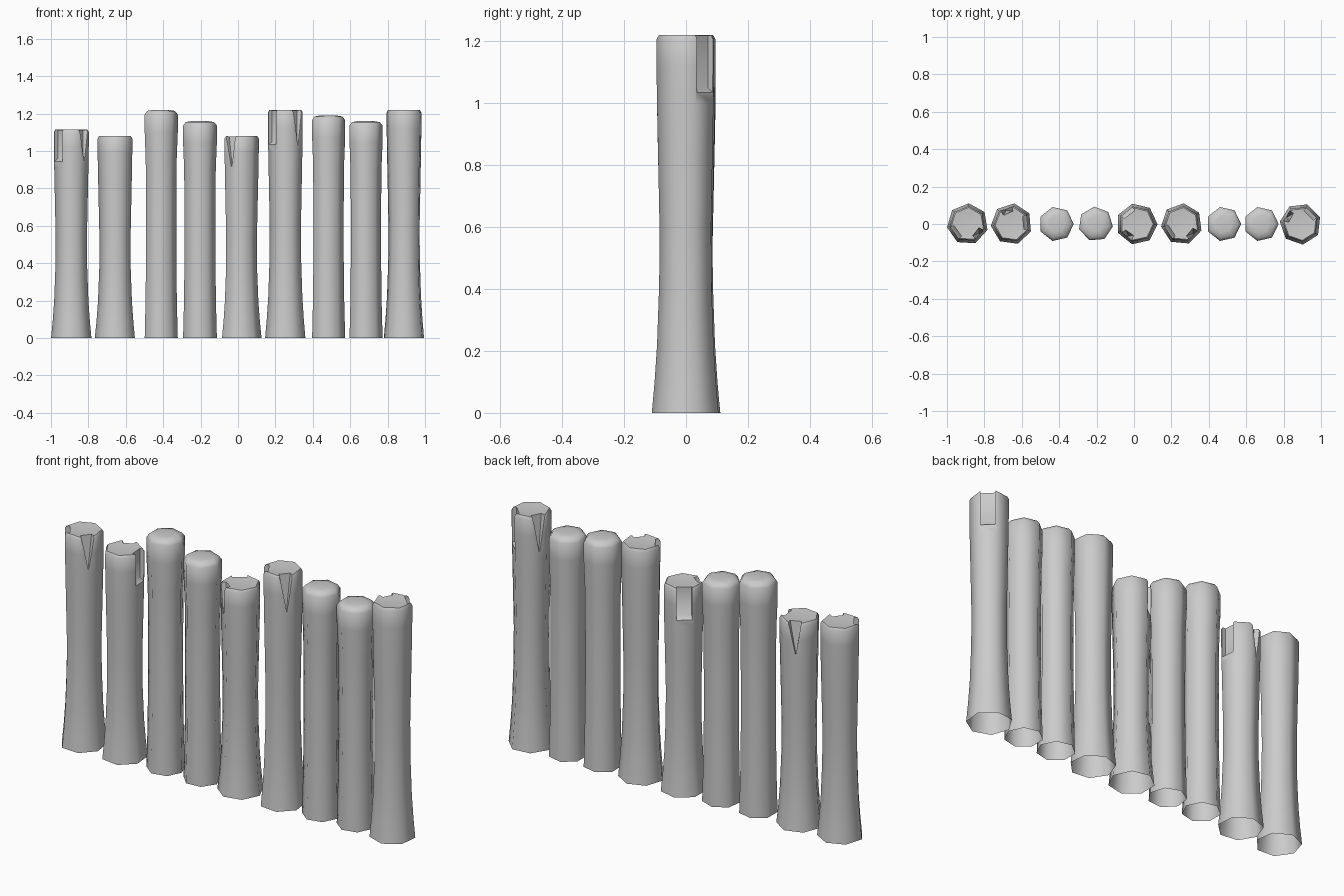
import bpy, bmesh
from math import cos, sin, pi, radians

if "Cube" in bpy.data.objects:
    bpy.data.objects.remove(bpy.data.objects["Cube"])

SIDES = 7
# (radius, height) profiles for a full-height post of 1.22
FLARED = [(.111, 0), (.102, .1), (.094, .22), (.087, .42), (.086, .6), (.091, .85),
          (.094, 1.0), (.096, 1.12), (.096, 1.205), (.088, 1.219), (.045, 1.215)]
PLAIN = [(.093, 0), (.088, .2), (.085, .45), (.085, .7), (.087, .95),
         (.093, 1.1), (.093, 1.195), (.078, 1.214), (.045, 1.22)]


def mesh_object(name, verts, faces):
    me = bpy.data.meshes.new(name)
    me.from_pydata(verts, [], faces)
    bm = bmesh.new()
    bm.from_mesh(me)
    bmesh.ops.recalc_face_normals(bm, faces=bm.faces)
    bm.to_mesh(me)
    bm.free()
    ob = bpy.data.objects.new(name, me)
    bpy.context.collection.objects.link(ob)
    return ob


def lathe(name, profile):
    # seven-sided post whose face centre looks along +x
    verts = [(r * cos(2 * pi * (i + .5) / SIDES), r * sin(2 * pi * (i + .5) / SIDES), z)
             for r, z in profile for i in range(SIDES)]
    faces = [(k * SIDES + i, k * SIDES + (i + 1) % SIDES,
              (k + 1) * SIDES + (i + 1) % SIDES, (k + 1) * SIDES + i)
             for k in range(len(profile) - 1) for i in range(SIDES)]
    last = (len(profile) - 1) * SIDES
    faces += [tuple(range(SIDES)), tuple(range(last, last + SIDES))]
    return mesh_object(name, verts, faces)


def slot_cutter():
    # rectangular chip with a sloping floor
    side = [(.064, 1.05), (.064, 1.3), (.14, 1.3), (.14, .99)]
    verts = [(x, y, z) for y in (-.036, .036) for x, z in side]
    faces = [(0, 1, 2, 3), (4, 5, 6, 7)] + [
        (i, (i + 1) % 4, 4 + (i + 1) % 4, 4 + i) for i in range(4)]
    return mesh_object("slot_cutter", verts, faces)


def wedge_cutter():
    # V-shaped split, widest at the top rim
    verts = [(.06, -.034, 1.25), (.14, -.05, 1.25), (.14, .05, 1.25), (.055, .03, 1.25),
             (.078, .005, 1.03), (.14, .005, 1.02)]
    faces = [(0, 1, 2, 3), (0, 3, 4), (1, 2, 5), (0, 1, 5, 4), (2, 3, 4, 5)]
    ob = mesh_object("wedge_cutter", verts, faces)
    ob.rotation_euler.z = 2 * 2 * pi / SIDES
    return ob


def post(name, x, height, flared, angle):
    ob = lathe(name, FLARED if flared else PLAIN)
    bpy.context.view_layer.objects.active = ob
    if flared:
        for cutter in (slot_cutter(), wedge_cutter()):
            mod = ob.modifiers.new("chip", 'BOOLEAN')
            mod.operation, mod.solver, mod.object = 'DIFFERENCE', 'EXACT', cutter
            bpy.ops.object.modifier_apply(modifier=mod.name)
            bpy.data.objects.remove(cutter)
    # open underside
    bm = bmesh.new()
    bm.from_mesh(ob.data)
    low = [f for f in bm.faces if all(v.co.z < .001 for v in f.verts)]
    bmesh.ops.delete(bm, geom=low, context='FACES')
    bm.to_mesh(ob.data)
    bm.free()
    ob.location.x = x
    ob.rotation_euler.z = radians(angle)
    ob.scale.z = height / 1.22
    bpy.ops.object.select_all(action='DESELECT')
    ob.select_set(True)
    bpy.ops.object.shade_smooth_by_angle(angle=radians(55 if not flared else 52))


# row of stakes: x, height, flared and chipped, direction of the slot
ROW = [(-.89, 1.115, True, 215), (-.655, 1.08, True, 5), (-.415, 1.22, False, 180),
       (-.205, 1.16, False, 172), (.015, 1.08, True, 128), (.255, 1.22, True, 213),
       (.48, 1.19, False, 180), (.68, 1.16, False, 180), (.89, 1.22, True, 45)]
for n, (x, h, flared, angle) in enumerate(ROW, 1):
    post(f"fence_post_{n}", x, h, flared, angle)
